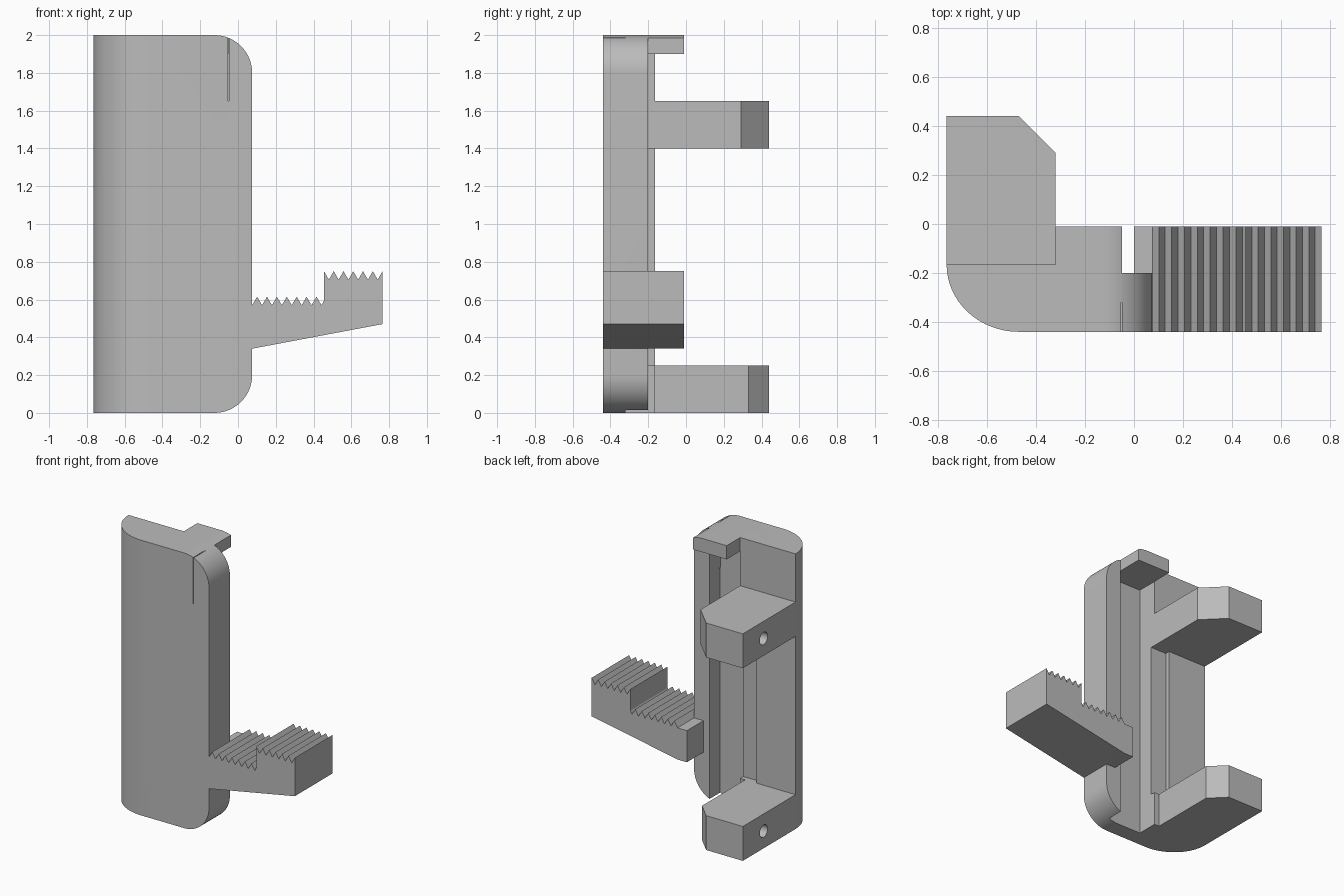
import bpy, bmesh, math
from mathutils import Vector

cube = bpy.data.objects.get("Cube")
if cube:
    bpy.data.objects.remove(cube, do_unlink=True)

grey = bpy.data.materials.new("plain grey")
grey.use_nodes = True
COLOUR = (0.5, 0.5, 0.5, 1)
grey.diffuse_color = COLOUR
grey.node_tree.nodes["Principled BSDF"].inputs["Base Color"].default_value = COLOUR


def prism(name, points, axis, low, high):
    """Extrude a 2D outline along one axis (outline uses the other two, in order)."""
    def place(p, d):
        c = list(p)
        c.insert("xyz".index(axis), d)
        return Vector(c)
    bm = bmesh.new()
    face = bm.faces.new([bm.verts.new(place(p, low)) for p in points])
    ext = bmesh.ops.extrude_face_region(bm, geom=[face])
    shift = place((0, 0), high - low)
    bmesh.ops.translate(bm, vec=shift, verts=[v for v in ext["geom"] if isinstance(v, bmesh.types.BMVert)])
    bmesh.ops.recalc_face_normals(bm, faces=bm.faces)
    mesh = bpy.data.meshes.new(name)
    bm.to_mesh(mesh)
    bm.free()
    mesh.materials.append(grey)
    obj = bpy.data.objects.new(name, mesh)
    bpy.context.scene.collection.objects.link(obj)
    return obj


def block(name, x0, x1, y0, y1, z0, z1):
    return prism(name, [(x0, y0), (x1, y0), (x1, y1), (x0, y1)], "z", z0, z1)


def arc(cx, cy, rx, ry, start, end, steps=16):
    angles = [math.radians(start + (end - start) * i / steps) for i in range(steps + 1)]
    return [(cx + rx * math.cos(a), cy + ry * math.sin(a)) for a in angles]


def carve(obj, tool, operation="DIFFERENCE"):
    """Apply a boolean and throw the tool away."""
    mod = obj.modifiers.new("carve", "BOOLEAN")
    mod.operation, mod.solver, mod.object = operation, "EXACT", tool
    bpy.context.view_layer.update()
    evaluated = obj.evaluated_get(bpy.context.evaluated_depsgraph_get())
    mesh = bpy.data.meshes.new_from_object(evaluated)
    obj.modifiers.clear()
    obj.data = mesh
    bpy.data.objects.remove(tool, do_unlink=True)


def round_corners(obj):
    outline = [(-1, 0)] + arc(-0.125, 0.2, 0.2, 0.2, -90, 0) + arc(-0.125, 1.8, 0.2, 0.2, 0, 90) + [(-1, 2)]
    carve(obj, prism("corner_tool", outline, "y", -0.6, 0.2), "INTERSECT")


# Grip panel: curved outer edge, open groove down the back
plan = arc(-0.47, -0.165, 0.295, 0.275, 180, 270) + [
    (0.075, -0.44), (0.075, -0.2), (-0.05, -0.2), (-0.05, -0.32), (-0.32, -0.32), (-0.32, -0.165)]
panel = prism("panel", plan, "z", 0, 2)
round_corners(panel)
carve(panel, block("shelf_tool", -0.45, -0.31, -0.2, -0.1, 0.25, 1.4))
carve(panel, block("slit_tool", -0.053, -0.048, -0.5, -0.3, 1.65, 2.1))

# Top tab closing the groove
tab = block("top_tab", -0.32, -0.05, -0.32, -0.01, 1.9, 2)
round_corners(tab)

# Chamfered mounting feet with blind side holes
feet = []
for name, z0, z1, chamfer in (("lower_foot", 0, 0.25, 0.11), ("upper_foot", 1.4, 1.65, 0.15)):
    right = -0.47 + chamfer
    outline = [(-0.765, -0.165), (right, -0.165), (right, 0.44 - chamfer), (-0.47, 0.44), (-0.765, 0.44)]
    foot = prism(name, outline, "z", z0, z1)
    hole = arc(0.2, (z0 + z1) / 2, 0.045, 0.045, 0, 345, 23)
    carve(foot, prism("hole_tool", hole, "x", -0.9, -0.5))
    feet.append(foot)


# Stepped lever with two runs of ridges
def ridges(x, pitch, count, valley, peak):
    return [p for i in range(count)
            for p in ((x + i * pitch, valley), (x + (i + 0.5) * pitch, peak))]


side = [(0.075, 0.34), (0.765, 0.47)]
teeth = ridges(0.075, 0.0524, 7, 0.57, 0.615) + [(0.442, 0.57), (0.455, 0.595), (0.455, 0.75)]
teeth += ridges(0.481, 0.0517, 5, 0.705, 0.75) + [(0.7395, 0.705), (0.765, 0.75)]
lever = prism("lever", side + teeth[::-1], "y", -0.44, -0.01)
lever_root = block("lever_root", 0, 0.075, -0.2, -0.01, 0.34, 0.57)

# Smooth the curved faces only
bpy.ops.object.select_all(action="DESELECT")
for obj in [panel, tab, lever, lever_root] + feet:
    obj.select_set(True)
bpy.context.view_layer.objects.active = panel
bpy.ops.object.shade_smooth_by_angle(angle=math.radians(25))
